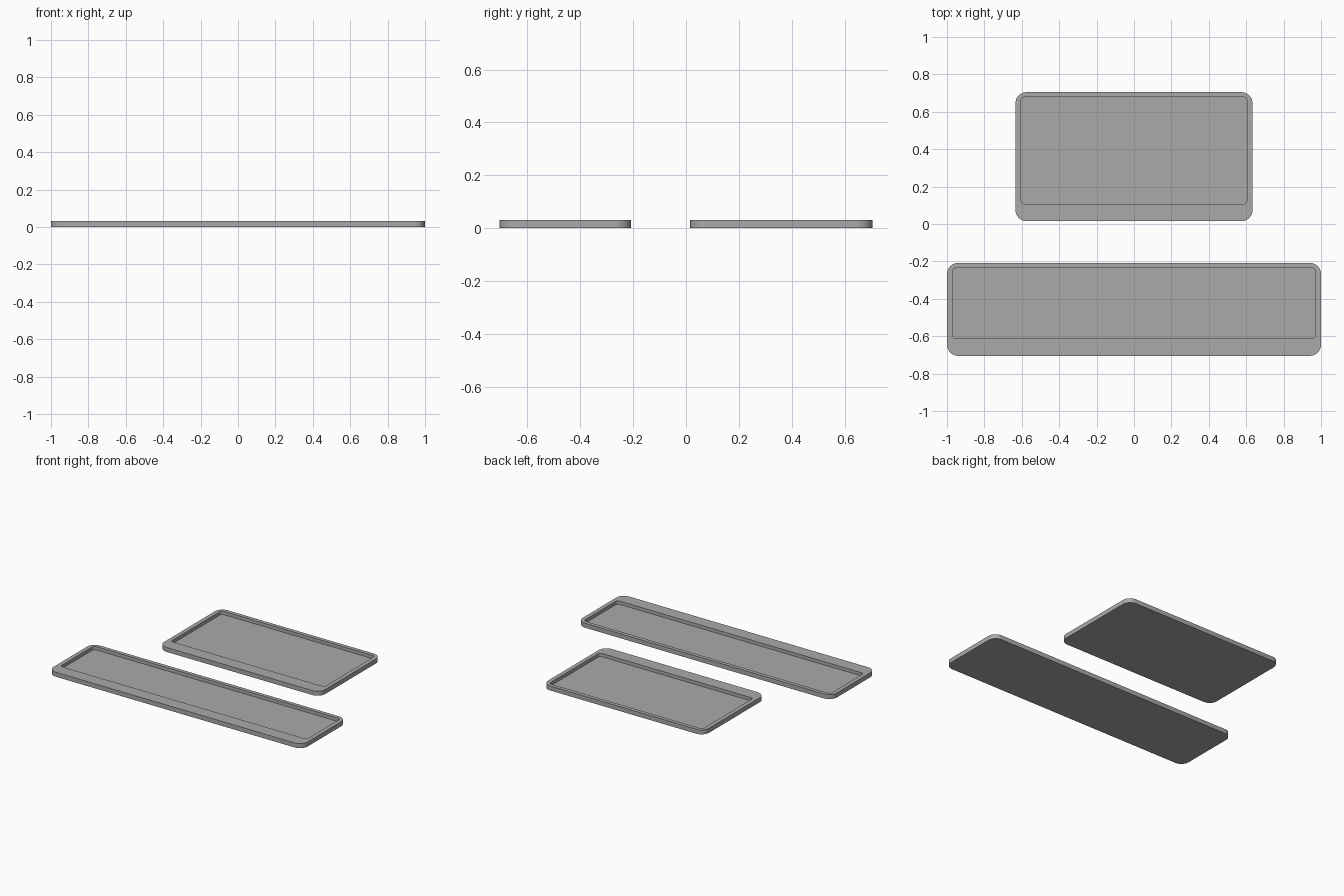
import bpy, bmesh, math

cube = bpy.data.objects.get("Cube")
if cube:
    bpy.data.objects.remove(cube, do_unlink=True)

grey = bpy.data.materials.new("plain_grey")
grey.use_nodes = True
colour = (0.4, 0.4, 0.4, 1)
grey.diffuse_color = colour
grey.node_tree.nodes["Principled BSDF"].inputs["Base Color"].default_value = colour

HEIGHT, FLOOR, STEPS = 0.032, 0.008, 8


def rounded_loop(bm, x, y0, y1, radius, z):
    """Ring of vertices around a rounded rectangle."""
    ring = []
    corners = ((x, y1), (-x, y1), (-x, y0), (x, y0))
    for i, (cx, cy) in enumerate(corners):
        cx -= math.copysign(radius, cx)
        cy += radius if cy == y0 else -radius
        for s in range(STEPS + 1):
            a = math.pi / 2 * (i + s / STEPS)
            ring.append(bm.verts.new((cx + radius * math.cos(a), cy + radius * math.sin(a), z)))
    return ring


def tray(name, outer, inner):
    """Shallow tray: base, outer wall, rim, recess wall and floor."""
    bm = bmesh.new()
    rings = [rounded_loop(bm, *outer, 0.06, 0),
             rounded_loop(bm, *outer, 0.06, HEIGHT),
             rounded_loop(bm, *inner, 0.02, HEIGHT),
             rounded_loop(bm, *inner, 0.02, FLOOR)]
    for low, high in zip(rings, rings[1:]):
        for i in range(len(low)):
            j = (i + 1) % len(low)
            bm.faces.new((low[i], low[j], high[j], high[i]))
    bm.faces.new(rings[0][::-1])
    bm.faces.new(rings[-1])
    mesh = bpy.data.meshes.new(name)
    bm.to_mesh(mesh)
    bm.free()
    mesh.materials.append(grey)
    obj = bpy.data.objects.new(name, mesh)
    bpy.context.collection.objects.link(obj)
    bpy.ops.object.select_all(action="DESELECT")
    obj.select_set(True)
    bpy.context.view_layer.objects.active = obj
    bpy.ops.object.shade_smooth_by_angle(angle=math.radians(30))


# Half width, front edge and back edge of the outline and the recess
tray("long_front_tray", (1.0, -0.705, -0.208), (0.97, -0.613, -0.235))
tray("short_back_tray", (0.634, 0.015, 0.705), (0.604, 0.107, 0.678))
